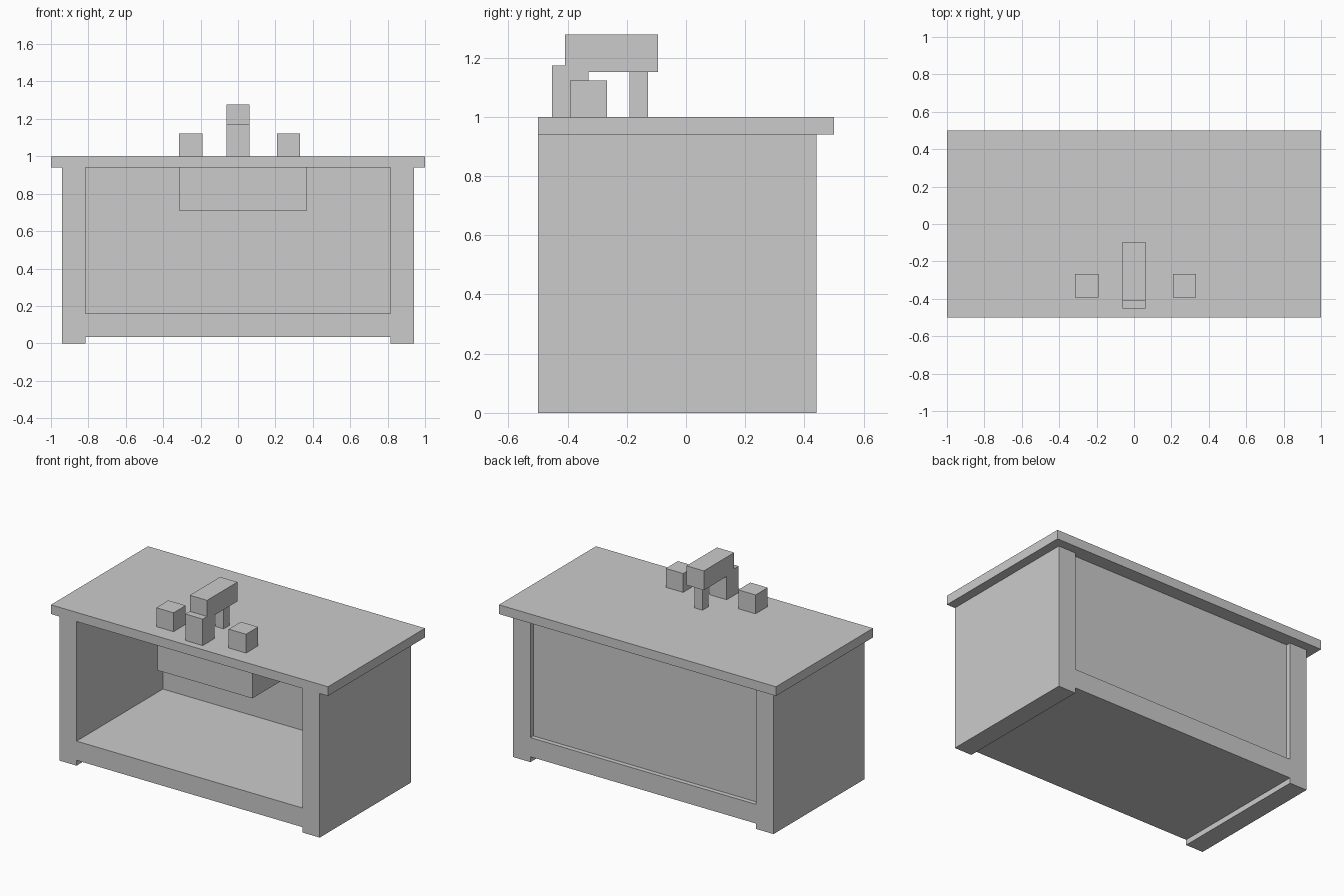
import bpy

if "Cube" in bpy.data.objects:
    bpy.data.objects.remove(bpy.data.objects["Cube"])


def box(name, x, y, z):
    """Axis-aligned box from (min, max) pairs."""
    bpy.ops.mesh.primitive_cube_add(
        size=1, location=[(a + b) / 2 for a, b in (x, y, z)])
    ob = bpy.context.object
    ob.name = name
    ob.scale = [b - a for a, b in (x, y, z)]
    bpy.ops.object.transform_apply(location=False, rotation=False, scale=True)
    return ob


# Cabinet
BODY_Y = (-0.50, 0.44)
box("countertop", (-1, 1), (-0.5, 0.5), (0.94, 1.0))
box("left_side", (-0.94, -0.815), BODY_Y, (0, 0.94))
box("right_side", (0.815, 0.94), BODY_Y, (0, 0.94))
box("cabinet_floor", (-0.815, 0.815), BODY_Y, (0.035, 0.16))
box("back_panel", (-0.815, 0.815), (0.39, 0.41), (0.16, 0.94))

# Sink basin hanging under the countertop
box("sink_basin", (-0.315, 0.37), (-0.38, 0.31), (0.71, 0.94))

# Tap with spout, falling water and two handles
box("tap_base", (-0.0625, 0.0625), (-0.453, -0.33), (1.0, 1.173))
box("tap_spout", (-0.0625, 0.0625), (-0.408, -0.095), (1.152, 1.278))
box("water_stream", (-0.03, 0.03), (-0.19, -0.128), (1.0, 1.152))
for name, x in (("left_handle", -0.253), ("right_handle", 0.27)):
    box(name, (x - 0.0625, x + 0.0625), (-0.392, -0.267), (1.0, 1.123))
